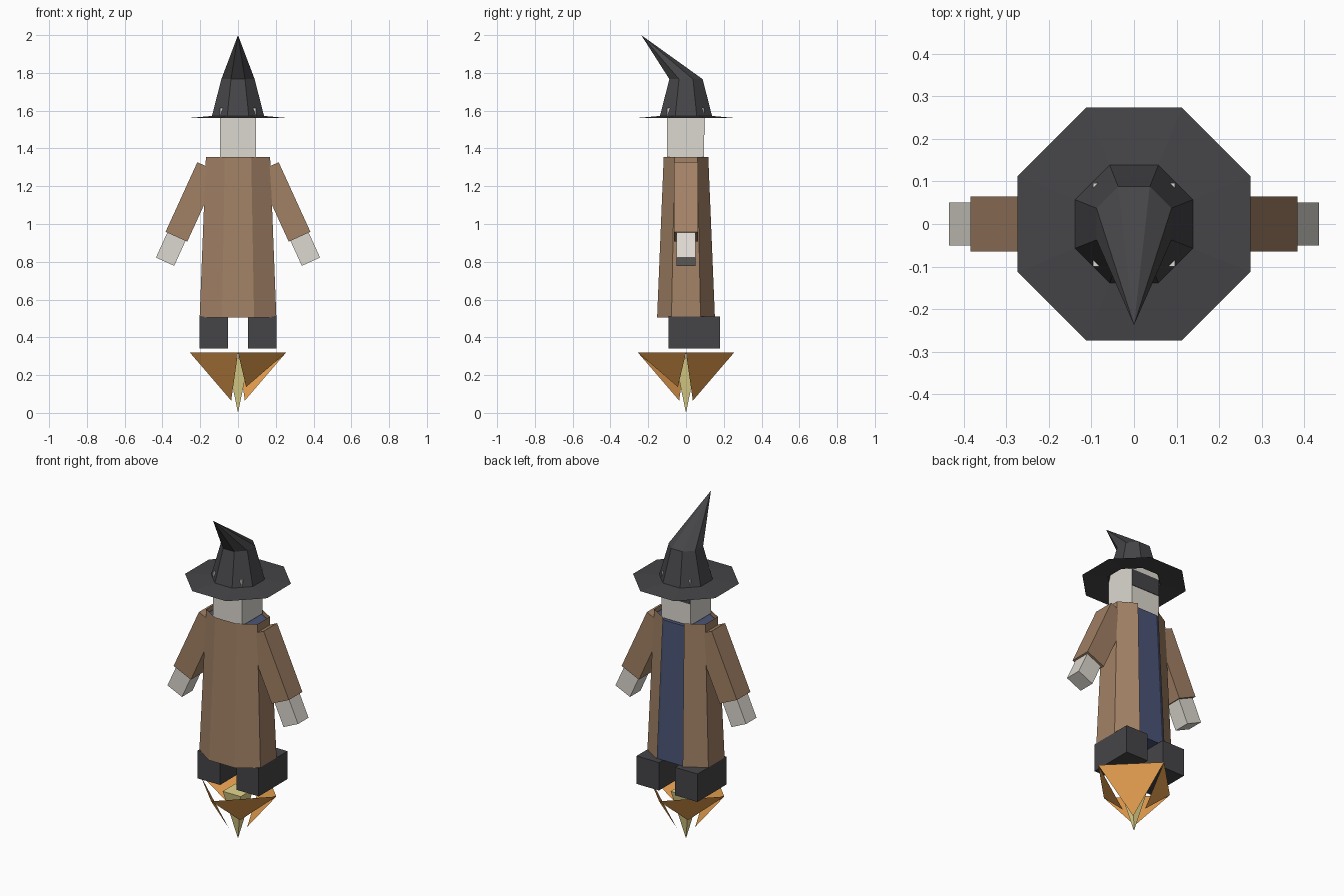
import bpy, math
from mathutils import Matrix, Vector

if "Cube" in bpy.data.objects:
    bpy.data.objects.remove(bpy.data.objects["Cube"])

def mat(name, r, g, b):
    m = bpy.data.materials.new(name)
    m.diffuse_color = (r, g, b, 1)
    m.use_nodes = True
    m.node_tree.nodes["Principled BSDF"].inputs["Base Color"].default_value = m.diffuse_color
    return m

BROWN = mat("brown_cloth", 0.36, 0.22, 0.13)
BLUE = mat("blue_cloth", 0.07, 0.09, 0.18)
DARK = mat("dark_felt", 0.06, 0.06, 0.065)
PALE = mat("pale_skin", 0.72, 0.69, 0.63)
ORANGE = mat("orange_flame", 0.80, 0.35, 0.08)
YELLOW = mat("yellow_flame", 0.78, 0.68, 0.27)

def make(name, verts, faces, m):
    me = bpy.data.meshes.new(name)
    me.from_pydata([tuple(v) for v in verts], [], faces)
    me.materials.append(m)
    ob = bpy.data.objects.new(name, me)
    bpy.context.collection.objects.link(ob)
    return ob

def box(name, lo, hi, m, matrix=None):
    v = [Vector((x, y, z)) for z in (lo[2], hi[2]) for y in (lo[1], hi[1]) for x in (lo[0], hi[0])]
    if matrix:
        v = [matrix @ p for p in v]
    f = [(0, 2, 3, 1), (4, 5, 7, 6), (0, 1, 5, 4), (2, 6, 7, 3), (0, 4, 6, 2), (1, 3, 7, 5)]
    if matrix and matrix.determinant() < 0:
        f = [q[::-1] for q in f]
    return make(name, v, f, m)

def octagon(x1, x2, y1, y2, z):
    """Eight corners: short edge x1 at depth y2, side edge y1 at width x2."""
    return [(x1, y2, z), (-x1, y2, z), (-x2, y1, z), (-x2, -y1, z),
            (-x1, -y2, z), (x1, -y2, z), (x2, -y1, z), (x2, y1, z)]

def loft(name, rings, m, skip=(), caps=False, tip=None):
    v = [p for r in rings for p in r]
    f = [(8*k + i, 8*k + (i+1) % 8, 8*k + 8 + (i+1) % 8, 8*k + 8 + i)
         for k in range(len(rings)-1) for i in range(8) if i not in skip]
    last = 8 * (len(rings) - 1)
    if caps:
        f += [tuple(range(7, -1, -1)), tuple(range(last, last + 8))]
    if tip:
        v.append(tip)
        f += [(last + i, last + (i+1) % 8, len(v) - 1) for i in range(8)]
    return make(name, v, f, m)

# Hat: brim, crown and bent tip
loft("hat", [octagon(.113, .273, .113, .273, 1.56), octagon(.057, .138, .057, .138, 1.572),
             octagon(.037, .088, .037, .088, 1.767)], DARK, tip=(0, -.237, 2.0))

# Head with a dark band over the upper face
box("head", (-.096, -.1, 1.34), (.096, .096, 1.615), PALE)
box("face_shade", (-.096, .094, 1.47), (.096, .099, 1.57), DARK)

# Coat, open along the +y panel, over an inner robe
loft("coat", [octagon(.085, .203, .077, .153, .505), octagon(.07, .17, .06, .118, 1.355)],
     BROWN, skip=(0,))
loft("inner_robe", [octagon(.08, .193, .073, .143, .51), octagon(.067, .16, .057, .109, 1.335)],
     BLUE, caps=True)

# Arms, hands and shoes on both sides
for side, s in (("right", 1), ("left", -1)):
    flip = Matrix.Diagonal((s, 1, 1, 1))
    limb = flip @ Matrix.Translation((.158, 0, 1.301)) @ Matrix.Rotation(-math.radians(24.5), 4, 'Y')
    box(side + "_sleeve", (-.063, -.064, -.405), (.063, .064, 0), BROWN, limb)
    box(side + "_hand", (-.053, -.05, -.55), (.053, .05, -.38), PALE, limb)
    box(side + "_shoe", (.054, -.093, .342), (.203, .18, .51), DARK, flip)

# Four flame petals in a square ring, alternating long and short
R = .255
for i in range(4):
    a = i * math.pi / 2
    p = (R*math.cos(a), R*math.sin(a), .32)
    q = (-R*math.sin(a), R*math.cos(a), .32)
    t, z = (.036, .065) if i % 2 == 0 else (.043, .137)
    d = a + math.pi / 4
    r = t * math.sqrt(2)
    make(f"flame_petal_{i+1}", [p, q, (r*math.cos(d), r*math.sin(d), z)], [(0, 2, 1)], ORANGE)

# Pointed flame core
c = .06
make("flame_core", [(c, c, .29), (-c, c, .29), (-c, -c, .29), (c, -c, .29), (0, 0, 0)],
     [(0, 1, 2, 3), (1, 0, 4), (2, 1, 4), (3, 2, 4), (0, 3, 4)], YELLOW)
